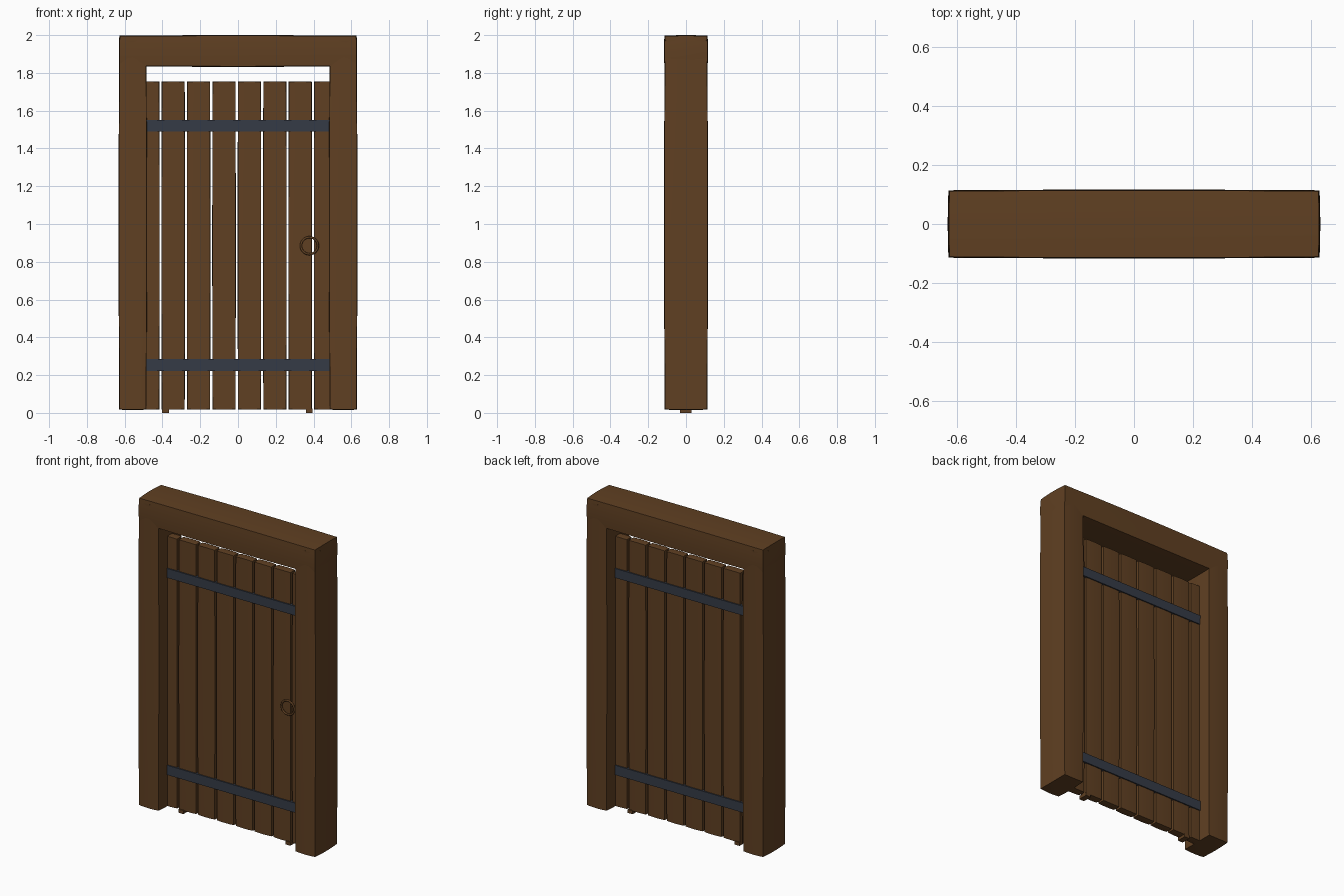
import bpy, bmesh, math
from mathutils import Vector

if "Cube" in bpy.data.objects:
    bpy.data.objects.remove(bpy.data.objects["Cube"])


def material(name, rgb):
    m = bpy.data.materials.new(name)
    m.diffuse_color = (*rgb, 1)
    m.use_nodes = True
    m.node_tree.nodes["Principled BSDF"].inputs["Base Color"].default_value = m.diffuse_color
    return m


WOOD = material("brown wood", (0.117, 0.051, 0.016))
IRON = material("dark iron", (0.036, 0.044, 0.062))


def slab(name, lo, hi, mat, bow=0.0, cuts=0):
    """Box between two corners whose faces swell gently towards the middle."""
    lo, hi = Vector(lo), Vector(hi)
    centre, half = (lo + hi) / 2, (hi - lo) / 2
    bm = bmesh.new()
    bmesh.ops.create_cube(bm, size=2)
    if cuts:
        bmesh.ops.subdivide_edges(bm, edges=bm.edges[:], cuts=cuts, use_grid_fill=True)
    for v in bm.verts:
        n = v.co.copy()
        for i in range(3):
            a, b = n[(i + 1) % 3], n[(i + 2) % 3]
            v.co[i] = centre[i] + n[i] * (half[i] + bow * (1 - (a * a + b * b) / 2))
    mesh = bpy.data.meshes.new(name)
    bm.to_mesh(mesh)
    bm.free()
    mesh.materials.append(mat)
    ob = bpy.data.objects.new(name, mesh)
    bpy.context.collection.objects.link(ob)
    if cuts:
        for p in mesh.polygons:
            p.use_smooth = True
        bpy.context.view_layer.objects.active = ob
        ob.select_set(True)
        bpy.ops.object.shade_smooth_by_angle(angle=math.radians(30))
        ob.select_set(False)
    return ob


# Frame: two posts and the lintel
for side, x0, x1 in (("left", -0.627, -0.487), ("right", 0.487, 0.627)):
    slab(side + "_post", (x0, -0.111, 0.02), (x1, 0.111, 1.97), WOOD, 0.005, 5)
slab("lintel", (-0.625, -0.111, 1.838), (0.625, 0.111, 1.994), WOOD, 0.006, 5)

# Door planks, the outer two tucked into the posts
for i in range(8):
    x = -0.4775 + i * 0.1345
    w = 0.0595
    slab(f"plank_{i + 1}", (max(x - w, -0.53), -0.024, 0.02),
         (min(x + w, 0.53), 0.024, 1.752), WOOD, 0.003, 4)

# Iron straps around both faces of the door
for name, z0, z1 in (("lower_strap", 0.222, 0.284), ("upper_strap", 1.49, 1.55)):
    slab(name, (-0.487, -0.033, z0), (0.487, 0.033, z1), IRON)

# Small feet under the door
for side, x in (("left", -0.384), ("right", 0.377)):
    slab(side + "_foot", (x - 0.018, -0.032, 0), (x + 0.018, 0.03, 0.022), WOOD)

# Pull ring on the front
bpy.ops.mesh.primitive_torus_add(major_radius=0.045, minor_radius=0.006,
                                 major_segments=24, minor_segments=8,
                                 location=(0.378, -0.033, 0.885),
                                 rotation=(math.pi / 2, 0, 0))
ring = bpy.context.object
ring.name = "pull_ring"
ring.data.materials.append(WOOD)
bpy.ops.object.shade_smooth_by_angle(angle=math.radians(60))
